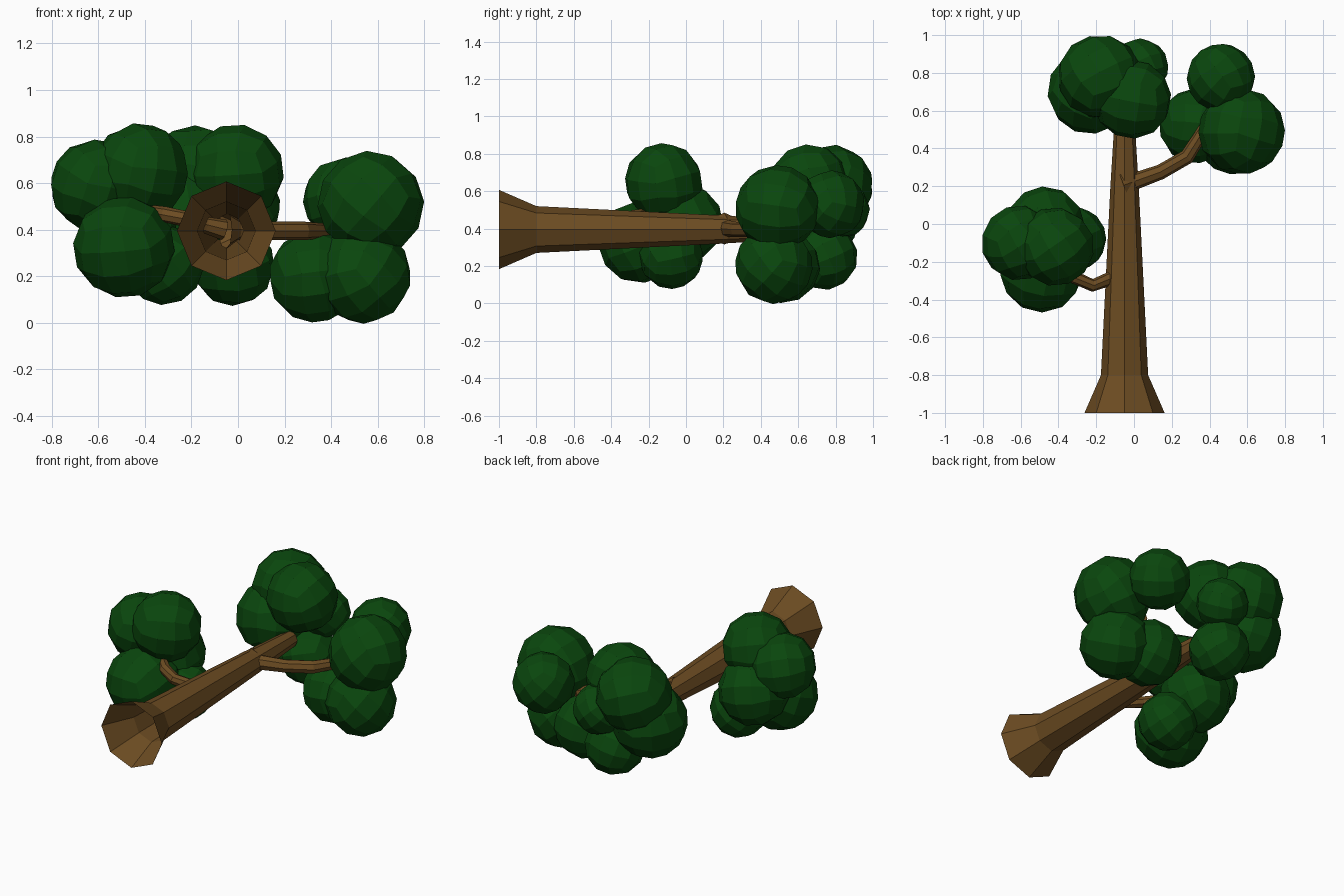
import bpy, bmesh, math, random
from mathutils import Vector, Matrix, Euler

if "Cube" in bpy.data.objects:
    bpy.data.objects.remove(bpy.data.objects["Cube"])

random.seed(4)


def material(name, color):
    m = bpy.data.materials.new(name)
    m.diffuse_color = (*color, 1)
    m.use_nodes = True
    m.node_tree.nodes["Principled BSDF"].inputs["Base Color"].default_value = m.diffuse_color
    return m


bark = material("bark", (0.15, 0.072, 0.016))
leaf = material("leaf", (0.003, 0.062, 0.004))


def finish(name, bm, mat):
    me = bpy.data.meshes.new(name)
    bm.to_mesh(me)
    bm.free()
    me.materials.append(mat)
    ob = bpy.data.objects.new(name, me)
    bpy.context.collection.objects.link(ob)
    return ob


def tube(name, path, sides, cap_end=True):
    """Open-based flat-shaded tube through (x, y, z, radius) points."""
    bm = bmesh.new()
    pts = [Vector(p[:3]) for p in path]
    rings = []
    for i, p in enumerate(pts):
        t = (pts[min(i + 1, len(pts) - 1)] - pts[max(i - 1, 0)]).normalized()
        side = t.cross(Vector((0, 0, 1))).normalized()
        up = side.cross(t)
        rings.append([bm.verts.new(p + path[i][3] * (
            math.cos(a) * side + math.sin(a) * up))
            for a in (2 * math.pi * k / sides for k in range(sides))])
    for r0, r1 in zip(rings, rings[1:]):
        for k in range(sides):
            n = (k + 1) % sides
            bm.faces.new((r0[k], r0[n], r1[n], r1[k]))
    if cap_end:
        bm.faces.new(rings[-1])
    bmesh.ops.recalc_face_normals(bm, faces=bm.faces)
    return finish(name, bm, bark)


# turns that carry a +z square to each side of a cube
SIDES = [Matrix.Rotation(k * math.pi / 2, 4, 'X') for k in range(4)]
SIDES += [Matrix.Rotation(s * math.pi / 2, 4, 'Y') for s in (-1, 1)]


def foliage(name, blobs):
    """Clump of faceted, randomly turned cube-spheres (x, y, z, radius)."""
    bm = bmesh.new()
    for x, y, z, r in blobs:
        turn = Euler([random.uniform(0, 1.5) for _ in range(3)]).to_matrix()
        for side in SIDES:
            grid = bmesh.ops.create_grid(
                bm, x_segments=3, y_segments=3, size=1,
                matrix=side @ Matrix.Translation((0, 0, 1)))
            for v in grid["verts"]:
                # spread the grid evenly over the sphere
                d = Vector([math.tan(c * math.pi / 4) for c in v.co]).normalized()
                v.co = turn @ d * r * 1.02 + Vector((x, y, z))
    bmesh.ops.remove_doubles(bm, verts=bm.verts, dist=0.0005)
    return finish(name, bm, leaf)


# trunk with flared, open root end
tube("trunk", [(-0.05, -1, 0.395, 0.212), (-0.05, -0.8, 0.395, 0.125),
               (-0.05, 0.2, 0.395, 0.075), (-0.05, 0.6, 0.395, 0.05)], 8)

# branches
tube("right_branch", [(-0.055, 0.205, 0.4, 0.085), (0.0, 0.225, 0.4, 0.045),
                      (0.14, 0.275, 0.395, 0.04), (0.28, 0.355, 0.395, 0.04),
                      (0.34, 0.45, 0.395, 0.035), (0.40, 0.55, 0.395, 0.03)], 8)
tube("left_branch", [(-0.06, -0.27, 0.40, 0.045), (-0.14, -0.295, 0.42, 0.036),
                     (-0.22, -0.325, 0.445, 0.034), (-0.31, -0.285, 0.465, 0.034),
                     (-0.40, -0.2, 0.48, 0.03)], 8)

# foliage clumps
foliage("left_foliage", [
    (-0.61, -0.10, 0.59, 0.195), (-0.42, -0.12, 0.65, 0.205),
    (-0.49, -0.25, 0.325, 0.215), (-0.32, -0.08, 0.25, 0.17),
    (-0.47, -0.01, 0.43, 0.205)])
foliage("top_foliage", [
    (-0.01, 0.66, 0.645, 0.205), (-0.18, 0.78, 0.625, 0.22),
    (-0.02, 0.74, 0.25, 0.175), (-0.235, 0.70, 0.45, 0.22),
    (0.03, 0.83, 0.50, 0.15)])
foliage("right_foliage", [
    (0.57, 0.49, 0.51, 0.225), (0.46, 0.775, 0.53, 0.178),
    (0.33, 0.52, 0.20, 0.195), (0.535, 0.47, 0.205, 0.205)])
